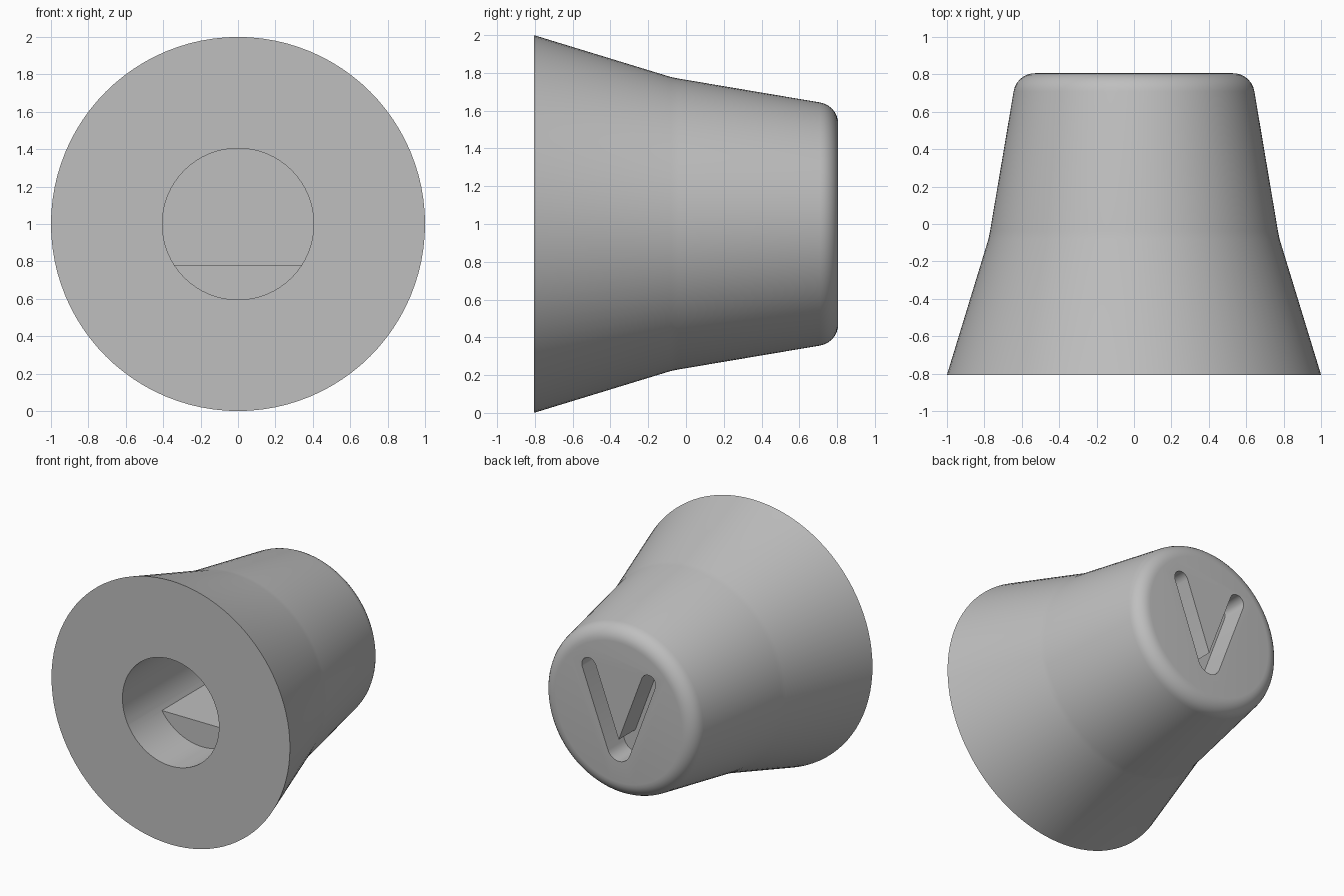
import bpy
import bmesh
from math import sin, cos, atan, pi
from mathutils import Matrix, Vector

cube = bpy.data.objects.get("Cube")
if cube:
    bpy.data.objects.remove(cube, do_unlink=True)

FRONT, BACK, MID_Z = -0.806, 0.806, 1.0

grey = bpy.data.materials.new("matte grey")
grey.use_nodes = True
colour = (0.52, 0.52, 0.52, 1)
grey.diffuse_color = colour
grey.node_tree.nodes["Principled BSDF"].inputs["Base Color"].default_value = colour


def finish(name, bm):
    """Turn a bmesh into a named grey object."""
    bmesh.ops.recalc_face_normals(bm, faces=bm.faces)
    mesh = bpy.data.meshes.new(name)
    bm.to_mesh(mesh)
    bm.free()
    mesh.materials.append(grey)
    obj = bpy.data.objects.new(name, mesh)
    bpy.context.collection.objects.link(obj)
    return obj


def lathe(name, profile, sides):
    """Rings of (y, radius) around the y axis, closed by flat caps."""
    bm = bmesh.new()
    rings = []
    for y, r in profile:
        rings.append([bm.verts.new((r * sin(2 * pi * i / sides), y,
                                    MID_Z + r * cos(2 * pi * i / sides)))
                      for i in range(sides)])
    for a, b in zip(rings, rings[1:]):
        for i in range(sides):
            j = (i + 1) % sides
            bm.faces.new((a[i], a[j], b[j], b[i]))
    bm.faces.new(rings[0])
    bm.faces.new(rings[-1])
    return finish(name, bm)


def prism(name, outline, y0, y1):
    """Outline of (x, z) around the axis, extruded from y0 to y1."""
    bm = bmesh.new()
    face = bm.faces.new([bm.verts.new((x, y0, MID_Z + z)) for x, z in outline])
    new = bmesh.ops.extrude_face_region(bm, geom=[face])["geom"]
    moved = [v for v in new if isinstance(v, bmesh.types.BMVert)]
    bmesh.ops.translate(bm, verts=moved, vec=(0, y1 - y0, 0))
    return finish(name, bm)


def cut(target, cutter):
    """Subtract the cutter from the target, then drop the cutter."""
    cutter.hide_render = True
    mod = target.modifiers.new("cut", 'BOOLEAN')
    mod.operation = 'DIFFERENCE'
    mod.solver = 'EXACT'
    mod.object = cutter
    bpy.context.view_layer.objects.active = target
    bpy.ops.object.modifier_apply(modifier=mod.name)
    bpy.data.objects.remove(cutter, do_unlink=True)


def arc(cx, cz, r, start, end, steps=10):
    return [(cx + r * cos(start + (end - start) * i / steps),
             cz + r * sin(start + (end - start) * i / steps))
            for i in range(steps + 1)]


# Flared body with a rounded back rim
rim = [(BACK - 0.115 + 0.115 * sin(t), 0.53 + 0.115 * cos(t))
       for t in [pi / 2 * (0.1 + 0.9 * i / 7) for i in range(8)]]
body = lathe("knob_body", [(FRONT, 1.0), (-0.08, 0.778), (-0.04, 0.77)] + rim, 96)

# Shaft socket: round at the mouth, flat along its floor further in
socket = lathe("socket_cutter", [(FRONT - 0.1, 0.405), (FRONT + 1.2, 0.405)], 64)
flat = prism("flat_cutter", [(-0.6, -0.6), (0.6, -0.6), (0.6, -0.22), (-0.6, -0.22)],
             FRONT + 0.38, FRONT + 1.4)
cut(socket, flat)
cut(body, socket)

# Two-armed pointer groove with round ends, sunk into the back
lean = atan(0.375)
arm = arc(0.25, 0.29, 0.06, -lean, pi - lean)
foot = arc(0, -0.274, 0.096, pi + lean, 2 * pi - lean)
outline = foot + arm + [(0, -0.205)] + [(-x, z) for x, z in reversed(arm)]
groove = prism("groove_cutter", outline, BACK - 0.2, BACK + 0.1)
cut(body, groove)

# Smooth sides with crisp edges
bpy.ops.object.select_all(action='DESELECT')
body.select_set(True)
bpy.context.view_layer.objects.active = body
bpy.ops.object.shade_smooth_by_angle(angle=pi / 6)
